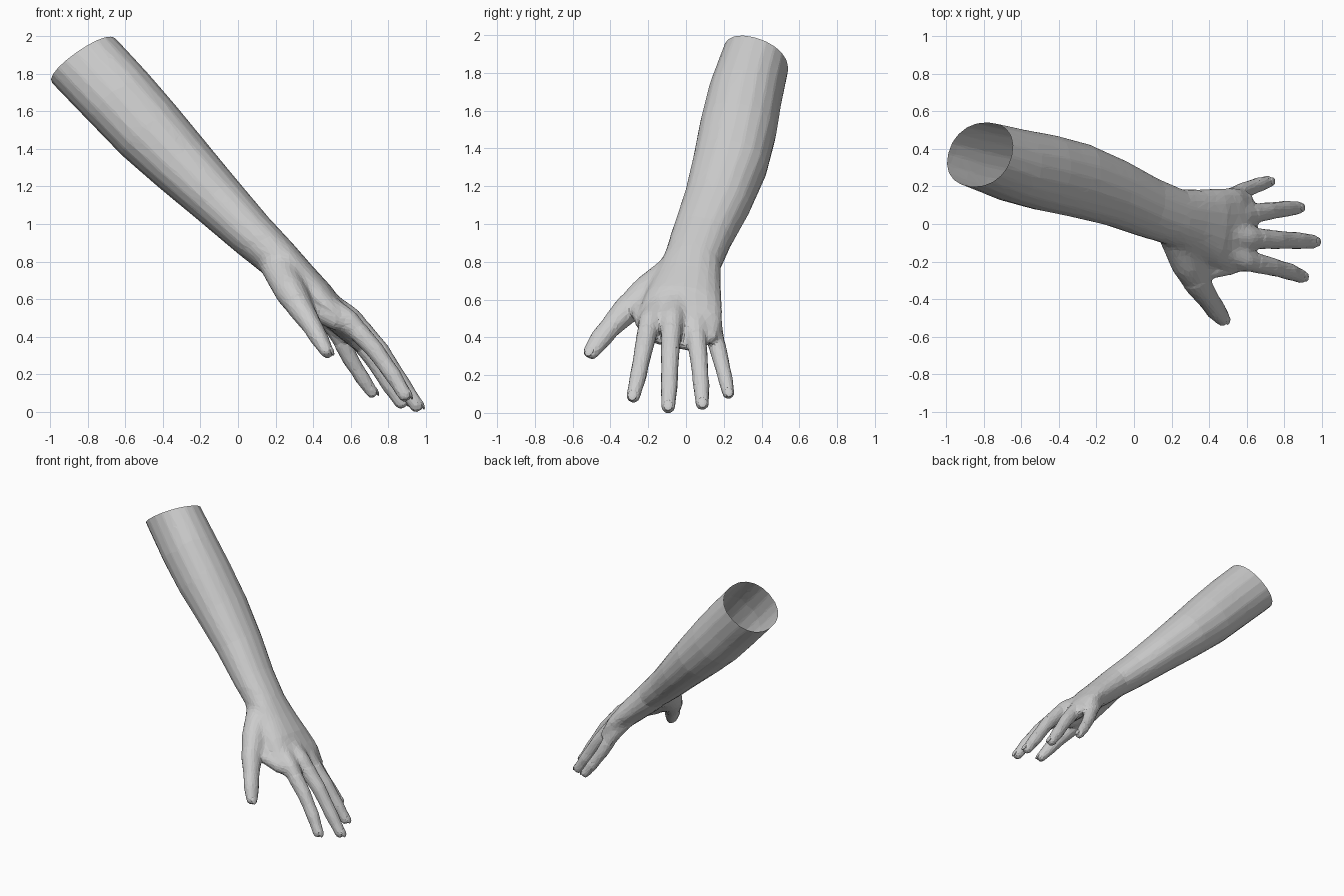
import bpy, bmesh, math
from mathutils import Vector, Matrix

if "Cube" in bpy.data.objects:
    bpy.data.objects.remove(bpy.data.objects["Cube"])

DORSAL = Vector((0.72, 0, 0.69))      # side the back of the hand faces


def frame(pts, i):
    """Direction, sideways and dorsal axes of a path at point i."""
    d = (pts[min(i + 1, len(pts) - 1)] - pts[max(i - 1, 0)]).normalized()
    w = DORSAL.cross(d).normalized()
    return d, w, d.cross(w)


def tube(bm, stations, sides=20):
    """Closed loft through (x, y, z, half width, half thickness) with a rounded tip."""
    pts = [Vector(s[:3]) for s in stations]
    rings = []
    for i, s in enumerate(stations):
        rings.append((pts[i], frame(pts, i), s[3], s[4]))
    c, f, a, b = rings[-1]
    for along, size in ((0.5, 0.87), (0.85, 0.53)):
        rings.append((c + f[0] * b * along, f, a - b * (1 - size), b * size))
    loops = []
    for c, (d, w, n), a, b in rings:
        loop = []
        for k in range(sides):
            t = 2 * math.pi * k / sides
            x, y = math.cos(t), math.sin(t)
            x = math.copysign(abs(x) ** 0.92, x)
            y = math.copysign(abs(y) ** 0.92, y)
            loop.append(bm.verts.new(c + w * a * x + n * b * y))
        loops.append(loop)
    for lo, hi in zip(loops, loops[1:]):
        for k in range(sides):
            j = (k + 1) % sides
            bm.faces.new((lo[k], lo[j], hi[j], hi[k]))
    bm.faces.new(list(reversed(loops[0])))
    bm.faces.new(loops[-1])


# Forearm, wrist and palm
arm = [(-1.0, 0.43, 2.07, 0.165, 0.20), (-0.82, 0.378, 1.88, 0.18, 0.205),
       (-0.64, 0.322, 1.69, 0.197, 0.203), (-0.475, 0.284, 1.51, 0.205, 0.196),
       (-0.30, 0.243, 1.33, 0.200, 0.175), (-0.10, 0.175, 1.13, 0.180, 0.148),
       (0.075, 0.098, 0.955, 0.162, 0.127), (0.225, 0.043, 0.815, 0.155, 0.112),
       (0.325, 0.02, 0.715, 0.175, 0.102), (0.43, -0.005, 0.615, 0.205, 0.092),
       (0.53, -0.02, 0.51, 0.228, 0.074), (0.59, -0.03, 0.43, 0.21, 0.052),
       (0.62, -0.045, 0.385, 0.15, 0.034)]

# Thumb and the web of skin beside it
thumb = [(0.16, 0.05, 0.86, 0.08, 0.08), (0.23, -0.065, 0.75, 0.092, 0.09),
         (0.285, -0.2, 0.645, 0.092, 0.086), (0.345, -0.315, 0.545, 0.073, 0.066),
         (0.40, -0.395, 0.46, 0.057, 0.052), (0.435, -0.445, 0.40, 0.057, 0.048),
         (0.475, -0.495, 0.33, 0.043, 0.035)]
web = [(0.28, -0.12, 0.66, 0.07, 0.06), (0.405, -0.22, 0.545, 0.07, 0.05),
       (0.53, -0.2, 0.49, 0.06, 0.05)]

# Fingers: hand bone, knuckle, two joints and tip, with a thickness factor
fingers = {
    "index": (1.0, [(0.40, -0.085, 0.655), (0.59, -0.185, 0.495), (0.73, -0.217, 0.34),
                    (0.83, -0.245, 0.20), (0.89, -0.27, 0.10)]),
    "middle": (1.02, [(0.42, -0.03, 0.655), (0.605, -0.065, 0.505), (0.76, -0.075, 0.333),
                      (0.88, -0.08, 0.15), (0.952, -0.085, 0.045)]),
    "ring": (0.98, [(0.40, 0.03, 0.64), (0.575, 0.055, 0.48), (0.715, 0.077, 0.30),
                    (0.81, 0.09, 0.15), (0.87, 0.095, 0.06)]),
    "little": (0.88, [(0.38, 0.08, 0.61), (0.52, 0.152, 0.45), (0.60, 0.193, 0.29),
                      (0.67, 0.22, 0.18), (0.715, 0.233, 0.115)]),
}
RADII = (0.045, 0.062, 0.049, 0.045, 0.038)

bm = bmesh.new()
tube(bm, arm, 20)
tube(bm, thumb, 14)
tube(bm, web, 14)
tips = {"thumb": ([Vector(s[:3]) for s in thumb], 0.036)}
blends = [(Vector((0.27, -0.14, 0.65)), 0.2), (Vector((0.15, -0.03, 0.8)), 0.15)]
for name, (size, path) in fingers.items():
    pts = [Vector(p) for p in path]
    stations = []
    for i, p in enumerate(pts):
        r = RADII[i] * size
        stations.append((*p, r, r))
        if 0 < i < 4:                   # slimmer between the joints
            r = (RADII[i] + RADII[i + 1]) * 0.475 * size
            stations.append((*((p + pts[i + 1]) / 2), r, r))
    tube(bm, stations, 14)
    tips[name] = (pts, RADII[4] * size)
    blends += [(pts[1], 0.1), ((pts[0] + pts[1]) / 2, 0.1)]
bmesh.ops.recalc_face_normals(bm, faces=bm.faces[:])
raw = bpy.data.meshes.new("arm_and_hand")
bm.to_mesh(raw)
bm.free()
skin = bpy.data.objects.new("arm_and_hand", raw)
bpy.context.collection.objects.link(skin)


def apply(obj):
    """Bake the modifiers into the mesh."""
    graph = bpy.context.evaluated_depsgraph_get()
    mesh = bpy.data.meshes.new_from_object(obj.evaluated_get(graph))
    obj.modifiers.clear()
    obj.data = mesh


# Fuse the parts into one skin
m = skin.modifiers.new("fuse", 'REMESH')
m.mode, m.voxel_size = 'VOXEL', 0.011
m = skin.modifiers.new("soften", 'SMOOTH')
m.factor, m.iterations = 0.5, 5
apply(skin)

# Soften the knuckles and the root of the thumb further
bm = bmesh.new()
bm.from_mesh(skin.data)
soft = [v for v in bm.verts if any((v.co - c).length < r for c, r in blends)]
for _ in range(18):
    bmesh.ops.smooth_vert(bm, verts=soft, factor=0.5,
                          use_axis_x=True, use_axis_y=True, use_axis_z=True)
bm.to_mesh(skin.data)
bm.free()

# Reduce to flat facets
m = skin.modifiers.new("facets", 'DECIMATE')
m.ratio = 0.06
apply(skin)

# Cut the upper end open
bm = bmesh.new()
bm.from_mesh(skin.data)
bmesh.ops.bisect_plane(bm, geom=bm.verts[:] + bm.edges[:] + bm.faces[:],
                       plane_co=(-0.82, 0.375, 1.88), plane_no=(-0.535, 0.33, 0.78),
                       clear_outer=True)
for f in bm.faces:
    f.smooth = False
bm.to_mesh(skin.data)
bm.free()

# Fingernails
parts = [skin]
for name, (pts, r) in tips.items():
    d, w, n = frame(pts, len(pts) - 1)
    c = pts[-1] + d * r * 0.3 + n * r * 0.7
    d = (d - n * 0.2).normalized()
    n = d.cross(w)
    mat = Matrix((d, w, n)).transposed().to_4x4()
    mat = Matrix.Translation(c) @ mat @ Matrix.Diagonal((r * 0.85, r * 0.66, r * 0.25, 1))
    bm = bmesh.new()
    bmesh.ops.create_uvsphere(bm, u_segments=10, v_segments=6, radius=1, matrix=mat)
    me = bpy.data.meshes.new(name + "_nail")
    bm.to_mesh(me)
    bm.free()
    nail = bpy.data.objects.new(name + "_nail", me)
    bpy.context.collection.objects.link(nail)
    parts.append(nail)

# Stand the model on z = 0, centred
co = [v.co for o in parts for v in o.data.vertices]
lo = [min(c[i] for c in co) for i in range(3)]
hi = [max(c[i] for c in co) for i in range(3)]
shift = Vector((-(lo[0] + hi[0]) / 2, -(lo[1] + hi[1]) / 2, -lo[2]))
for o in parts:
    o.data.transform(Matrix.Translation(shift))
